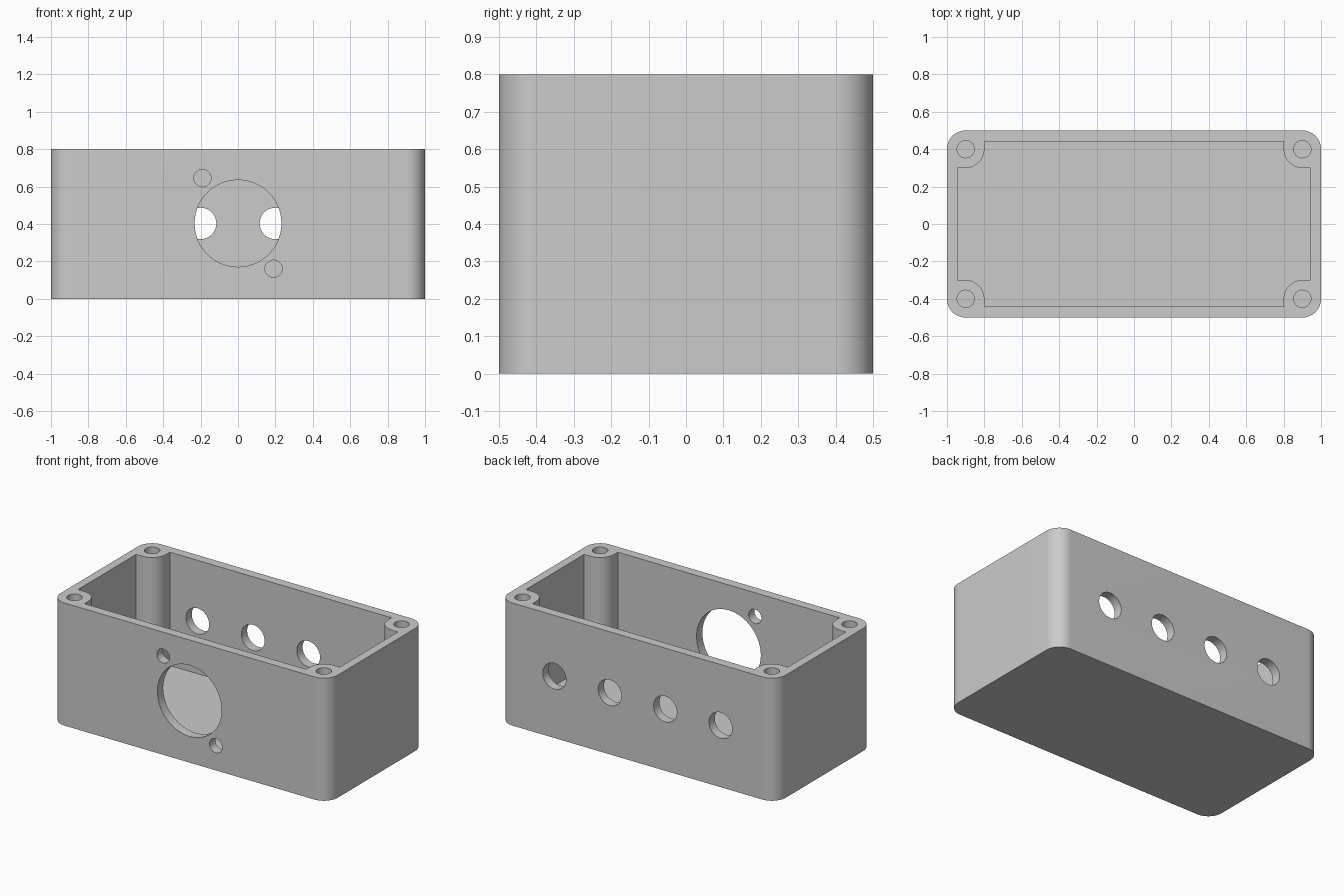
import bpy
import bmesh
from math import cos, sin, pi
from mathutils import Matrix, Vector

if "Cube" in bpy.data.objects:
    bpy.data.objects.remove(bpy.data.objects["Cube"], do_unlink=True)

HALF_X, HALF_Y, HEIGHT = 1.0, 0.5, 0.8
INNER_X, INNER_Y, FLOOR = 0.945, 0.44, 0.06
POST_X, POST_Y, POST_R = 0.9, 0.4, 0.1
SCREW_R = 0.046
MID_Z = 0.403

grey = bpy.data.materials.new("light grey plastic")
grey.use_nodes = True
COLOUR = (0.6, 0.6, 0.6, 1)
grey.diffuse_color = COLOUR
grey.node_tree.nodes["Principled BSDF"].inputs["Base Color"].default_value = COLOUR


def add_object(name, bm):
    bmesh.ops.recalc_face_normals(bm, faces=bm.faces)
    mesh = bpy.data.meshes.new(name)
    bm.to_mesh(mesh)
    bm.free()
    mesh.materials.append(grey)
    obj = bpy.data.objects.new(name, mesh)
    bpy.context.collection.objects.link(obj)
    return obj


def prism(name, outline, bottom, top):
    bm = bmesh.new()
    face = bm.faces.new([bm.verts.new((x, y, bottom)) for x, y in outline])
    grown = bmesh.ops.extrude_face_region(bm, geom=[face])["geom"]
    verts = [v for v in grown if isinstance(v, bmesh.types.BMVert)]
    bmesh.ops.translate(bm, verts=verts, vec=(0, 0, top - bottom))
    return add_object(name, bm)


def four_corners(corner):
    """Repeat one corner, listed from the +x side to the +y side, around the outline."""
    outline = []
    for sx, sy in ((1, 1), (-1, 1), (-1, -1), (1, -1)):
        points = corner if sx == sy else corner[::-1]
        outline += [(sx * x, sy * y) for x, y in points]
    return outline


def cylinder(name, centre, radius, depth, matrix=Matrix.Identity(4)):
    bm = bmesh.new()
    bmesh.ops.create_cone(bm, cap_ends=True, segments=64, radius1=radius, radius2=radius,
                          depth=depth, matrix=Matrix.Translation(Vector(centre)) @ matrix)
    return add_object(name, bm)


def wall_hole(name, x, y, z, radius):
    return cylinder(name, (x, y, z), radius, 0.2, Matrix.Rotation(pi / 2, 4, "X"))


# Rounded outer body
angles = [i / 20 * pi / 2 for i in range(21)]
outer = [(POST_X + POST_R * cos(a), POST_Y + POST_R * sin(a)) for a in angles]
enclosure = prism("enclosure_body", four_corners(outer), 0, HEIGHT)

# Cavity that leaves a rounded screw post in each corner
inner = [(INNER_X, POST_Y - POST_R)]
inner += [(POST_X - POST_R * sin(a), POST_Y - POST_R * cos(a)) for a in angles]
inner.append((POST_X - POST_R, INNER_Y))
cutters = [prism("cavity_cutter", four_corners(inner), FLOOR, HEIGHT + 0.1)]

# Screw holes in the posts
for sx in (-1, 1):
    for sy in (-1, 1):
        cutters.append(cylinder("screw_hole_cutter", (sx * POST_X, sy * POST_Y, HEIGHT / 2 + FLOOR),
                                SCREW_R, HEIGHT))

# Large front opening with two diagonal mounting holes
cutters.append(wall_hole("front_opening_cutter", 0, -HALF_Y, MID_Z, 0.232))
for side in (-1, 1):
    cutters.append(wall_hole("mounting_hole_cutter", side * 0.19, -HALF_Y,
                             MID_Z - side * 0.242, SCREW_R))

# Row of four holes in the back wall
for i in range(4):
    cutters.append(wall_hole("back_hole_cutter", -0.6 + 0.4 * i, HALF_Y, MID_Z, 0.084))

# Cut everything, then discard the cutters
for cutter in cutters:
    cutter.hide_render = True
    mod = enclosure.modifiers.new(cutter.name, "BOOLEAN")
    mod.operation = "DIFFERENCE"
    mod.solver = "EXACT"
    mod.object = cutter
bpy.context.view_layer.update()
result = bpy.data.meshes.new_from_object(
    enclosure.evaluated_get(bpy.context.evaluated_depsgraph_get()))
enclosure.modifiers.clear()
enclosure.data = result
result.materials.clear()
result.materials.append(grey)
for cutter in cutters:
    bpy.data.objects.remove(cutter, do_unlink=True)

# Smooth round surfaces, keep edges sharp
bpy.ops.object.select_all(action="DESELECT")
enclosure.select_set(True)
bpy.context.view_layer.objects.active = enclosure
bpy.ops.object.shade_smooth_by_angle(angle=pi / 6)
